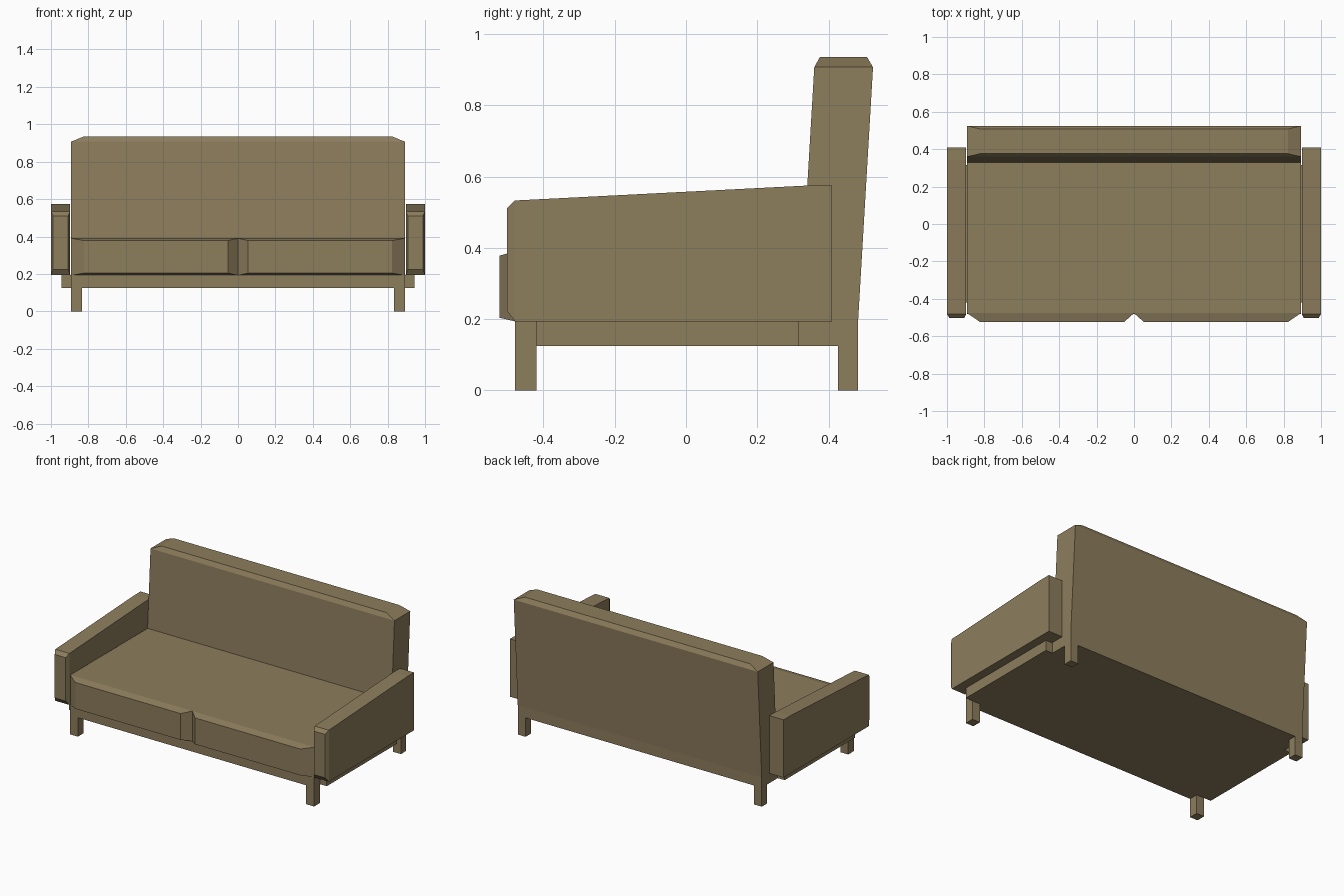
import bpy, bmesh

if "Cube" in bpy.data.objects:
    bpy.data.objects.remove(bpy.data.objects["Cube"])

fabric = bpy.data.materials.new("olive tan")
fabric.diffuse_color = (0.265, 0.205, 0.108, 1)
fabric.use_nodes = True
fabric.node_tree.nodes["Principled BSDF"].inputs["Base Color"].default_value = fabric.diffuse_color


def loft(name, rings):
    """Solid through matching closed rings of points, capped at both ends."""
    bm = bmesh.new()
    loops = [[bm.verts.new(p) for p in ring] for ring in rings]
    n = len(loops[0])
    for a, b in zip(loops, loops[1:]):
        for i in range(n):
            j = (i + 1) % n
            bm.faces.new((a[i], a[j], b[j], b[i]))
    bm.faces.new(loops[0])
    bm.faces.new(loops[-1])
    bmesh.ops.recalc_face_normals(bm, faces=bm.faces)
    mesh = bpy.data.meshes.new(name)
    bm.to_mesh(mesh)
    bm.free()
    mesh.materials.append(fabric)
    obj = bpy.data.objects.new(name, mesh)
    bpy.context.collection.objects.link(obj)
    return obj


def rect_y(y, x0, x1, z0, z1):
    return [(x0, y, z0), (x1, y, z0), (x1, y, z1), (x0, y, z1)]


def rect_z(z, x0, x1, y0, y1):
    return [(x0, y0, z), (x1, y0, z), (x1, y1, z), (x0, y1, z)]


def box(name, x0, x1, y0, y1, z0, z1):
    return loft(name, [rect_z(z0, x0, x1, y0, y1), rect_z(z1, x0, x1, y0, y1)])


W = 0.892  # half width of the body

# Base frame and seat
box("base_frame", -W, W, -0.48, 0.483, 0.125, 0.193)
box("seat", -W, W, -0.477, 0.33, 0.193, 0.391)

# Leaning backrest with a chamfered top
loft("backrest", [
    rect_z(0.193, -W, W, 0.318, 0.483),
    rect_z(0.907, -W, W, 0.36, 0.525),
    rect_z(0.936, -0.823, 0.823, 0.376, 0.508)])

for side, s in (("left", -1), ("right", 1)):
    # Padded front of each seat cushion
    loft(side + "_cushion_front", [
        rect_y(-0.477, 0, s * W, 0.193, 0.391),
        rect_y(-0.524, s * 0.053, s * 0.823, 0.204, 0.378)])
    # Armrest with sloping top and chamfered front
    loft(side + "_armrest", [
        rect_y(-0.503, s * 0.908, s * 0.988, 0.224, 0.511),
        rect_y(-0.48, s * 0.897, s * 1.0, 0.193, 0.533),
        rect_y(0.342, s * 0.897, s * 1.0, 0.193, 0.575),
        rect_y(0.41, s * 0.897, s * 1.0, 0.193, 0.575)])
    # Side rail under the armrest
    box(side + "_side_rail", s * W, s * 0.943, -0.42, 0.316, 0.125, 0.193)
    # Legs
    box(side + "_front_leg", s * 0.835, s * W, -0.48, -0.42, 0, 0.125)
    box(side + "_back_leg", s * 0.835, s * W, 0.427, 0.483, 0, 0.125)
